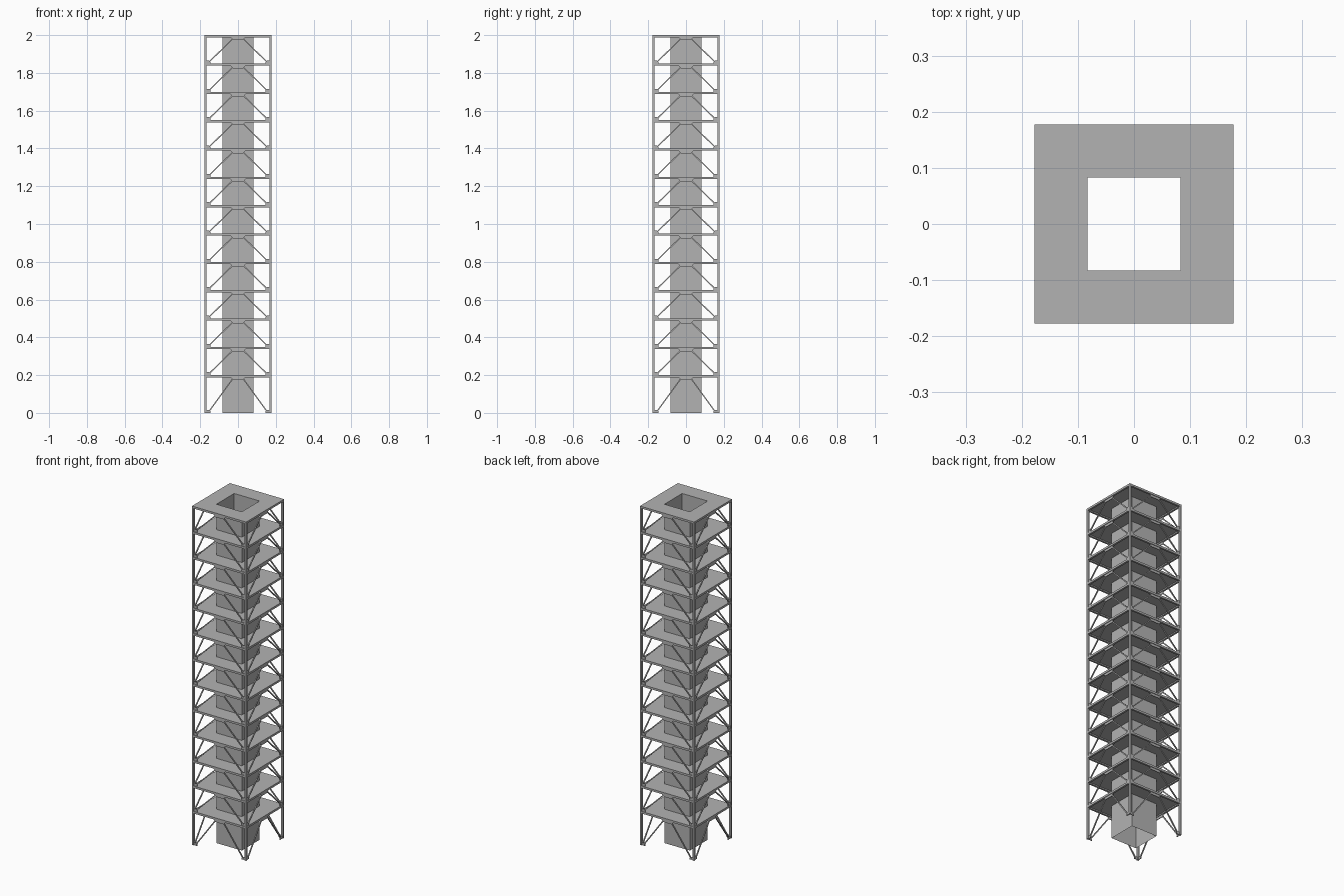
import bpy, bmesh
from mathutils import Vector, Matrix

cube = bpy.data.objects.get("Cube")
if cube:
    bpy.data.objects.remove(cube, do_unlink=True)

HALF = 0.177      # outer half width
CORE = 0.083      # core half width
COL = 0.011       # column width
AXIS = HALF - COL / 2
DEPTH = 0.012     # floor edge depth
LEVELS = [0.0] + [0.2 + 0.15 * i for i in range(13)]

grey = bpy.data.materials.new("concrete grey")
grey.use_nodes = True
grey.diffuse_color = (0.45, 0.45, 0.45, 1)
grey.node_tree.nodes["Principled BSDF"].inputs["Base Color"].default_value = grey.diffuse_color


def finish(bm, name):
    mesh = bpy.data.meshes.new(name)
    bm.to_mesh(mesh)
    bm.free()
    mesh.materials.append(grey)
    obj = bpy.data.objects.new(name, mesh)
    bpy.context.collection.objects.link(obj)
    return obj


def box(bm, lo, hi):
    lo, hi = Vector(lo), Vector(hi)
    mat = Matrix.Translation((lo + hi) / 2) @ Matrix.Diagonal((*(hi - lo), 1))
    bmesh.ops.create_cube(bm, size=1, matrix=mat)


def bar(bm, p, q, w):
    p, q = Vector(p), Vector(q)
    rot = (q - p).to_track_quat('Z', 'Y').to_matrix().to_4x4()
    mat = Matrix.Translation((p + q) / 2) @ rot @ Matrix.Diagonal((w, w, (q - p).length, 1))
    bmesh.ops.create_cube(bm, size=1, matrix=mat)


def plate(bm, outline, y, t):
    """Flat plate from an x-z outline, centred on y."""
    face = bm.faces.new([bm.verts.new((x, y - t / 2, z)) for x, z in outline])
    ext = bmesh.ops.extrude_face_region(bm, geom=[face])
    bmesh.ops.translate(bm, vec=(0, t, 0),
                        verts=[v for v in ext["geom"] if isinstance(v, bmesh.types.BMVert)])


def four_sides(bm):
    """Repeat the front geometry on all four sides."""
    geom = bm.verts[:] + bm.edges[:] + bm.faces[:]
    for k in range(1, 4):
        dup = bmesh.ops.duplicate(bm, geom=geom)
        verts = [v for v in dup["geom"] if isinstance(v, bmesh.types.BMVert)]
        bmesh.ops.rotate(bm, verts=verts, cent=(0, 0, 0),
                         matrix=Matrix.Rotation(k * 1.5707963, 3, 'Z'))
    bmesh.ops.recalc_face_normals(bm, faces=bm.faces)


# Open square core shaft
bm = bmesh.new()
corners = [(-CORE, -CORE), (CORE, -CORE), (CORE, CORE), (-CORE, CORE)]
low = [bm.verts.new((x, y, 0)) for x, y in corners]
high = [bm.verts.new((x, y, 2)) for x, y in corners]
for i in range(4):
    j = (i + 1) % 4
    bm.faces.new((low[i], low[j], high[j], high[i]))
finish(bm, "core_shaft")

# Floor slabs with a square opening around the core
bm = bmesh.new()
for z in LEVELS[1:]:
    box(bm, (-HALF, -HALF, z - 0.005), (CORE, -CORE, z))
four_sides(bm)
finish(bm, "floor_slabs")

# Edge beams under the slab rim
bm = bmesh.new()
for z in LEVELS[1:]:
    box(bm, (-HALF + COL, -HALF, z - DEPTH), (HALF - COL, -HALF + COL, z - 0.005))
four_sides(bm)
finish(bm, "edge_beams")

# Corner columns
bm = bmesh.new()
box(bm, (-HALF, -HALF, 0), (-HALF + COL, -HALF + COL, 1.995))
four_sides(bm)
finish(bm, "corner_columns")

# Chevron braces and their gusset plates in every storey
braces, gussets = bmesh.new(), bmesh.new()
for z0, z1 in zip(LEVELS, LEVELS[1:]):
    under = z1 - DEPTH
    for s in (-1, 1):
        bar(braces, (s * 0.154, -AXIS, z0 + 0.007), (s * 0.029, -AXIS, under - 0.009), 0.006)
        x_in, x_out = s * 0.145, s * (HALF - COL)
        plate(gussets, [(x_out, z0), (x_in, z0), (x_in, z0 + 0.007),
                        (s * 0.155, z0 + 0.016), (x_out, z0 + 0.016)], -AXIS, 0.004)
    plate(gussets, [(-0.04, under), (0.04, under), (0.025, under - 0.014),
                    (-0.025, under - 0.014)], -AXIS, 0.004)
four_sides(braces)
four_sides(gussets)
finish(braces, "chevron_braces")
finish(gussets, "gusset_plates")
